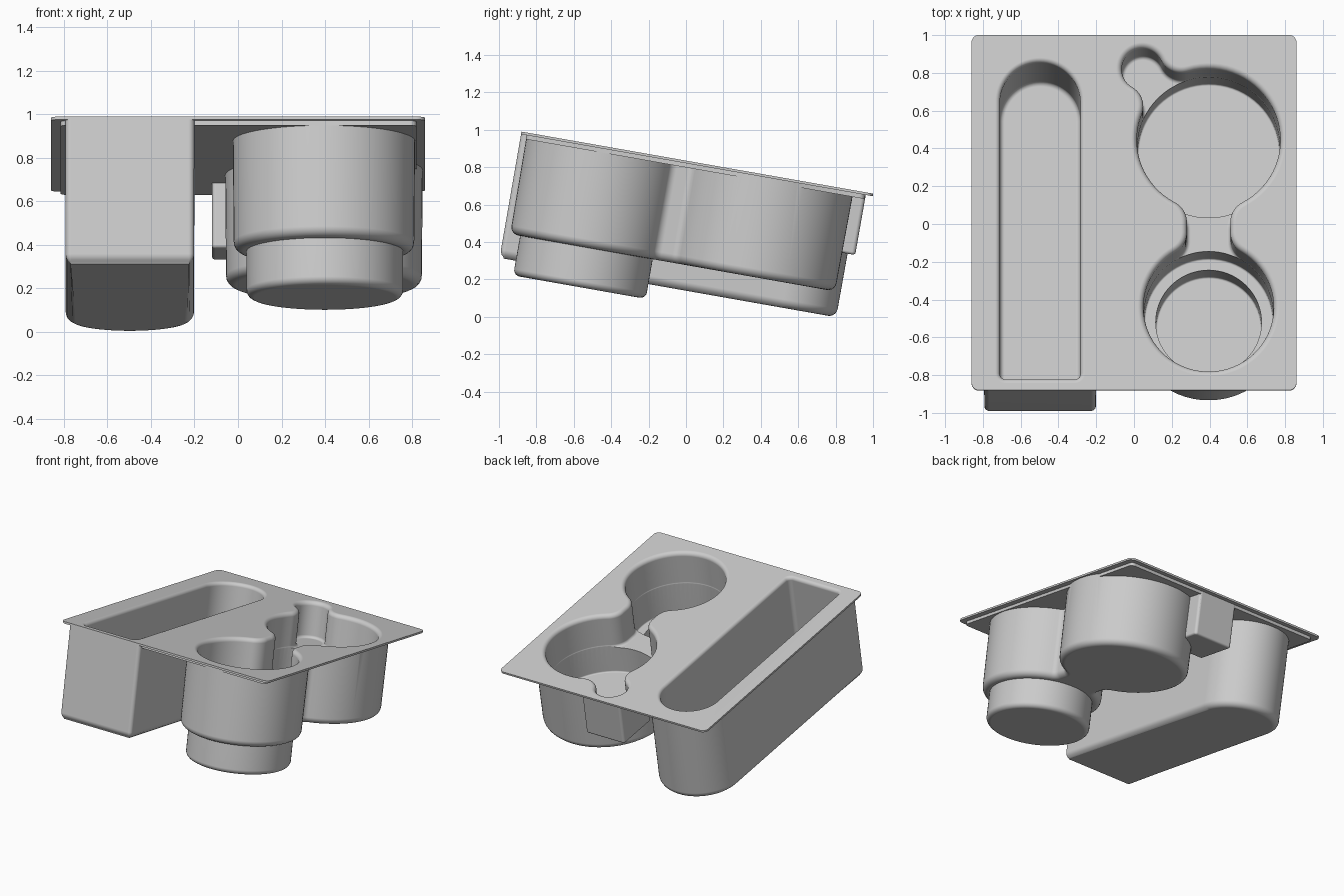
import bpy, bmesh, math
from mathutils import Vector, Matrix

if "Cube" in bpy.data.objects:
    bpy.data.objects.remove(bpy.data.objects["Cube"], do_unlink=True)

TILT = Matrix.Translation((0, -0.88, 0.99)) @ Matrix.Rotation(math.radians(-10), 4, 'X')
TAU = math.tau

grey = bpy.data.materials.new("light grey plastic")
grey.use_nodes = True
grey.diffuse_color = (0.6, 0.6, 0.6, 1)
grey.node_tree.nodes["Principled BSDF"].inputs["Base Color"].default_value = (0.6, 0.6, 0.6, 1)


def heading(a, b):
    return math.atan2(b[1] - a[1], b[0] - a[0])


def tangent(a, b):
    """Angles on arcs a and b where the outline passes from one to the next."""
    h = heading(a, b)
    if a[3] != b[3]:
        return h, h + math.pi
    gap = math.hypot(b[0] - a[0], b[1] - a[1])
    t = h - a[3] * math.acos((a[2] - b[2]) / gap)
    return t, t


def outline(arcs, offset):
    """Closed chain of tangent arcs (x, y, radius, turn), grown by offset."""
    pts, n = [], len(arcs)
    for i, (x, y, r, turn) in enumerate(arcs):
        if n == 1:
            start, sweep, steps = 0, TAU, 72
        else:
            start = tangent(arcs[i - 1], arcs[i])[1]
            end = tangent(arcs[i], arcs[(i + 1) % n])[0]
            sweep = turn * ((turn * (end - start)) % TAU)
            steps = max(5, int(abs(sweep) / TAU * 72))
        rad = max(r + turn * offset, 0.003)
        count = steps if n == 1 else steps + 1
        for k in range(count):
            a = start + sweep * k / steps
            pts.append((x + rad * math.cos(a), y + rad * math.sin(a)))
    return pts


def solid(name, arcs, depth, top, round_low=0.0, round_top=0.0, draft=0.0):
    """Loft an outline from -depth up to top, with a rounded foot or flared mouth."""
    rings = []
    if round_low:
        for k in range(6):
            a = k / 5 * math.pi / 2
            rings.append((round_low * (math.sin(a) - 1), -depth + round_low * (1 - math.cos(a))))
    else:
        rings.append((0, -depth))
    if round_top:
        for k in range(7):
            a = k / 6 * math.pi / 2
            rings.append((round_top * (1 - math.cos(a)), round_top * (math.sin(a) - 1)))
        rings.append((round_top, top))
    else:
        rings.append((draft, top))
    bm = bmesh.new()
    loops = [[bm.verts.new((x, y, z)) for x, y in outline(arcs, off)] for off, z in rings]
    n = len(loops[0])
    for low, high in zip(loops, loops[1:]):
        for i in range(n):
            j = (i + 1) % n
            bm.faces.new((low[i], low[j], high[j], high[i]))
    bm.faces.new(loops[0][::-1])
    bm.faces.new(loops[-1])
    bmesh.ops.remove_doubles(bm, verts=bm.verts, dist=0.0002)
    bmesh.ops.recalc_face_normals(bm, faces=bm.faces)
    mesh = bpy.data.meshes.new(name)
    bm.to_mesh(mesh)
    bm.free()
    mesh.materials.append(grey)
    ob = bpy.data.objects.new(name, mesh)
    bpy.context.collection.objects.link(ob)
    return ob


def box_arcs(x0, x1, y0, y1, r):
    return [(x0 + r, y0 + r, r, 1), (x1 - r, y0 + r, r, 1),
            (x1 - r, y1 - r, r, 1), (x0 + r, y1 - r, r, 1)]


def bin_arcs(half, front, centre, r):
    """Square front, half-round back."""
    x = -0.497
    return [(x - half + r, front + r, r, 1), (x + half - r, front + r, r, 1),
            (x, centre, half, 1)]


def bridge(a, b, r, side):
    """Hollow arc touching two round arcs on one side of their axis."""
    d = math.hypot(b[0] - a[0], b[1] - a[1])
    p, q = a[2] + r, b[2] + r
    along = (p * p - q * q + d * d) / (2 * d)
    h = side * math.sqrt(p * p - along * along)
    u = Vector((b[0] - a[0], b[1] - a[1])) / d
    return (a[0] + u.x * along - u.y * h, a[1] + u.y * along + u.x * h, r, -1)


# Plan shapes: two cups joined by a neck, with a small side pocket
CX, NECK, F = 0.395, 0.115, 0.12
front_cup = (CX, 0.45, 0.345, 1)
rear_cup = (CX, 1.35, 0.38, 1)
pocket = (0.045, 1.73, 0.11, 1)


def neck_arc(cup, side, way):
    rise = math.sqrt((cup[2] + F) ** 2 - (NECK + F) ** 2)
    return (CX + side * (NECK + F), cup[1] + way * rise, F, -1)


right = [neck_arc(front_cup, 1, 1), neck_arc(rear_cup, 1, -1)]
left = [neck_arc(rear_cup, -1, -1), neck_arc(front_cup, -1, 1)]
cups = [front_cup] + right + [rear_cup] + left
cups_and_pocket = ([front_cup] + right +
                   [rear_cup, bridge(rear_cup, pocket, F, -1), pocket,
                    bridge(rear_cup, pocket, F, 1), rear_cup] + left)


def grown(arcs, t):
    return [(x, y, r + s * t, s) for x, y, r, s in arcs]


# Outer body parts
tray = solid("tray", box_arcs(-0.86, 0.86, 0, 1.91, 0.04), 0.014, 0)
add = [
    solid("under_rim", box_arcs(-0.815, 0.82, 0.03, 1.87, 0.03), 0.036, -0.005),
    solid("bin_shell", bin_arcs(0.295, 0.002, 1.535, 0.025), 0.685, -0.006, 0.045, draft=0.0015),
    solid("cup_shell", grown(cups, 0.07), 0.55, -0.007, 0.045, draft=0.004),
    solid("front_cup_base", [(CX + 0.004, 0.45, 0.36, 1)], 0.765, -0.3, 0.035),
    solid("pocket_shell", box_arcs(-0.12, 0.2, 1.55, 1.872, 0.02), 0.34, -0.008, 0.015),
]
# Hollows
cut = [
    solid("bin_hollow", bin_arcs(0.213, 0.062, 1.55, 0.03), 0.6, 0.1, 0.025, 0.025),
    solid("cup_hollow", cups_and_pocket, 0.26, 0.1, 0.02, 0.03),
    solid("front_cup_hollow", [(CX, 0.45, 0.342, 1)], 0.48, -0.2, 0.01),
    solid("rear_cup_hollow", [(CX, 1.35, 0.377, 1)], 0.46, -0.2, 0.01),
    solid("front_cup_well", [(CX, 0.45, 0.28, 1)], 0.69, -0.4, 0.01),
]

bpy.context.view_layer.objects.active = tray
for parts, mode in ((add, 'UNION'), (cut, 'DIFFERENCE')):
    for part in parts:
        mod = tray.modifiers.new(part.name, 'BOOLEAN')
        mod.operation = mode
        mod.solver = 'EXACT'
        mod.object = part
        bpy.ops.object.modifier_apply(modifier=mod.name)
        bpy.data.objects.remove(part, do_unlink=True)

# Tilt into place and smooth the rounded walls
tray.data.transform(TILT)
bpy.ops.object.select_all(action='DESELECT')
tray.select_set(True)
bpy.ops.object.shade_smooth_by_angle(angle=math.radians(30))
weighted = tray.modifiers.new("even_shading", 'WEIGHTED_NORMAL')
weighted.keep_sharp = True
